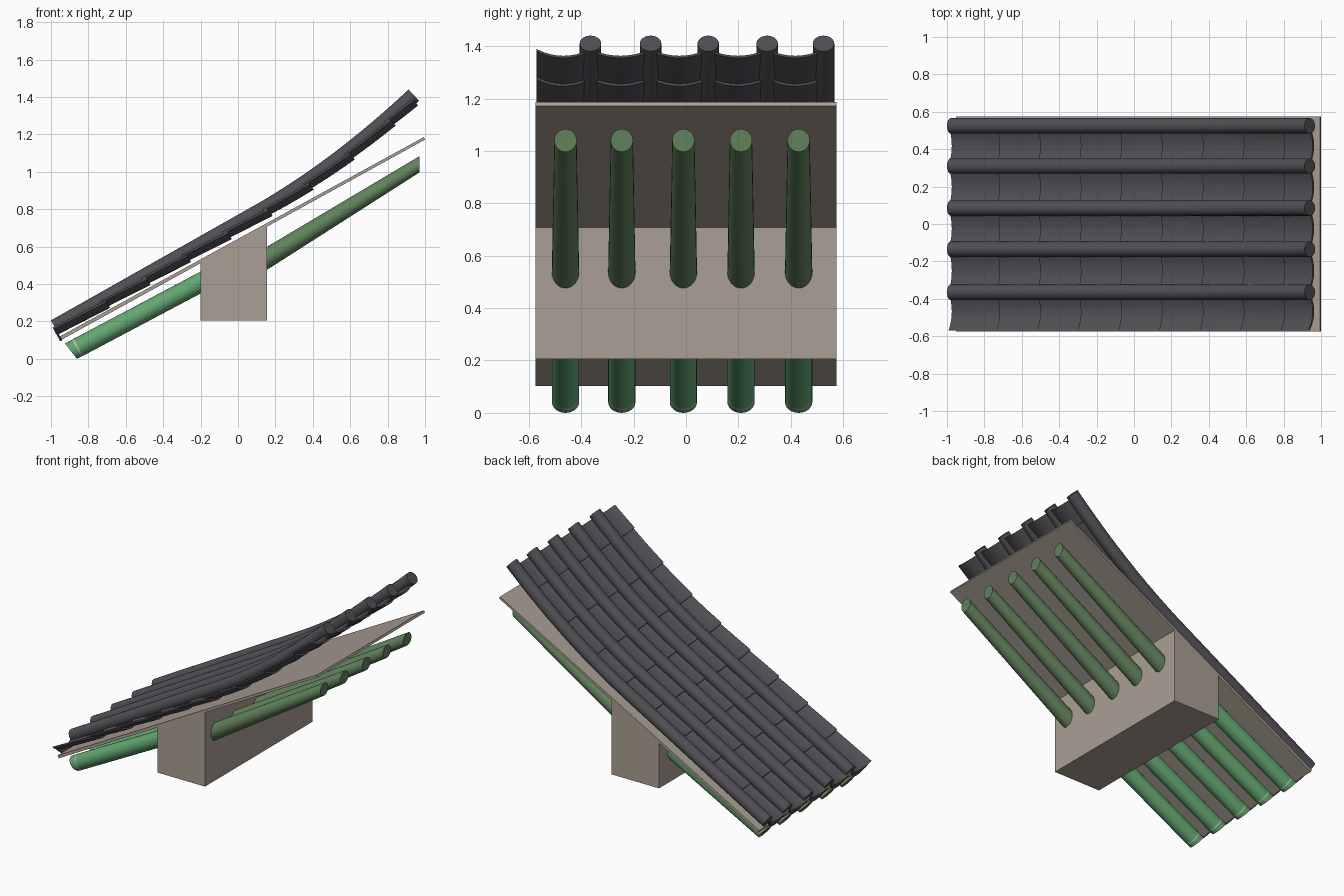
import bpy, bmesh, math

if "Cube" in bpy.data.objects:
    bpy.data.objects.remove(bpy.data.objects["Cube"])


def srgb(*c):
    return tuple(v / 12.92 if v <= 0.04045 else ((v + 0.055) / 1.055) ** 2.4 for v in c) + (1,)


def material(name, *c):
    m = bpy.data.materials.new(name)
    m.diffuse_color = srgb(*c)
    m.use_nodes = True
    m.node_tree.nodes["Principled BSDF"].inputs["Base Color"].default_value = m.diffuse_color
    return m


TILE = material("dark grey tile", 0.31, 0.31, 0.33)
PLASTER = material("warm grey plaster", 0.665, 0.625, 0.58)
GREEN = material("bright green paint", 0.39, 0.65, 0.44)
DULL = material("dull green paint", 0.38, 0.51, 0.36)
RED = material("red paint", 0.72, 0.25, 0.17)
CREAM = material("cream paint", 0.78, 0.76, 0.68)


def loft(name, rings, mats, strip_mats=None, last_cap=0):
    """Skin closed rings of equal length and cap both ends."""
    bm = bmesh.new()
    vs = [[bm.verts.new(p) for p in r] for r in rings]
    n = len(rings[0])
    for i in range(len(vs) - 1):
        for j in range(n):
            k = (j + 1) % n
            f = bm.faces.new((vs[i][j], vs[i][k], vs[i + 1][k], vs[i + 1][j]))
            f.material_index = strip_mats[i] if strip_mats else 0
    bm.faces.new(vs[0]).material_index = last_cap
    bm.faces.new(vs[-1])
    bmesh.ops.recalc_face_normals(bm, faces=bm.faces)
    me = bpy.data.meshes.new(name)
    bm.to_mesh(me)
    bm.free()
    for m in mats:
        me.materials.append(m)
    ob = bpy.data.objects.new(name, me)
    bpy.context.collection.objects.link(ob)
    return ob


def circle(y, x, z, r, ux, uz, n=24):
    """Ring of half width r along y and half height vector (ux, uz)."""
    out = []
    for i in range(n):
        a = 2 * math.pi * i / n
        c, s = math.cos(a), math.sin(a)
        out.append((x + s * ux, y + c * r, z + s * uz))
    return out


def prism(name, profile, y0, y1, mat):
    return loft(name, [[(x, y, z) for x, z in profile] for y in (y0, y1)], [mat])


# Roof curve: straight near the eave, sweeping up toward the ridge
def roof(x):
    t = max(0, x - 0.1)
    z = 0.17 + 0.565 * (x + 0.98) + 0.22 * t * t
    s = 0.565 + 0.44 * t
    d = math.hypot(1, s)
    return z, -s / d, 1 / d


def on_roof(x, y, off):
    z, nx, nz = roof(x)
    return (x + nx * off, y, z + nz * off)


# Supporting wall beam and sheathing board
prism("wall_beam", [(-0.2, 0.205), (0.155, 0.205), (0.155, 0.712), (-0.2, 0.52)], -0.575, 0.575, PLASTER)
prism("roof_board", [(-0.942, 0.103), (1.0, 1.172), (0.994, 1.186), (-0.952, 0.12)], -0.575, 0.575, PLASTER)

# Rafters: painted eave part with red end, plainer inner part
for y in (-0.46, -0.245, -0.01, 0.21, 0.43):
    rings = [circle(y, -0.893, 0.041, 0.052 * k, -0.032 * k, 0.041 * k) for k in (0.72, 1)]
    for x in (-0.862, -0.855, -0.1):
        t = (x + 0.893) / 0.793
        rings.append(circle(y, x, 0.041 + 0.42 * t, 0.052, -0.024, 0.046))
    loft("eave_rafter", rings, [GREEN, RED, CREAM], [0, 0, 2, 0], 1)
    loft("inner_rafter", [circle(y, 0.08, 0.492, 0.053, -0.028, 0.046),
                          circle(y, 0.97, 1.04, 0.0425, 0, 0.0435)], [DULL])

# Cover tiles: round ribs following the roof curve
ribs = (-0.365, -0.135, 0.085, 0.31, 0.525)
for y in ribs:
    rings = []
    for i in range(25):
        x = -0.98 + 1.92 * i / 24
        z, nx, nz = roof(x)
        rings.append(circle(y, x, z, 0.041, nx * 0.041, nz * 0.041))
    loft("cover_tile_row", rings, [TILE])


# Pan tiles: shallow troughs, each tucked under the next one up
def pan_ring(x, y0, y1, lift, n=12):
    top, low = [], []
    for i in range(n + 1):
        u = 2 * i / n - 1
        off = -0.045 + 0.035 * u * u + lift
        y = y0 + (y1 - y0) * i / n
        top.append(on_roof(x, y, off))
        low.append(on_roof(x, y, off - 0.011))
    return top + low[::-1]


def drip_ring(x, y0, y1, n=12):
    top, low = [], []
    for i in range(n + 1):
        u = 2 * i / n - 1
        y = (y0 + y1) / 2 + u * (y1 - y0) * 0.42
        off = -0.036 + 0.025 * u * u
        top.append(on_roof(x, y, off))
        low.append(on_roof(x, y, off - 0.008 - 0.037 * (1 - u * u)))
    return top + low[::-1]


starts = [-0.99] + [0.785 - 0.217 * k for k in range(7, -1, -1)]
ends = [s + 0.022 for s in starts[1:]] + [0.925]
edges = (-0.57,) + ribs
for y0, y1 in zip(edges, edges[1:]):
    for a, b in zip(starts, ends):
        rings = [pan_ring(a + (b - a) * t, y0, y1, 0.013 * (1 - t)) for t in (0, 0.5, 1)]
        loft("pan_tile", rings, [TILE])
    loft("drip_tile", [drip_ring(-0.99, y0, y1), drip_ring(-0.98, y0, y1)], [TILE])

# Smooth the round parts, keep the edges sharp
for ob in bpy.context.collection.objects:
    ob.select_set(True)
    bpy.context.view_layer.objects.active = ob
bpy.ops.object.shade_smooth_by_angle(angle=math.radians(35))
